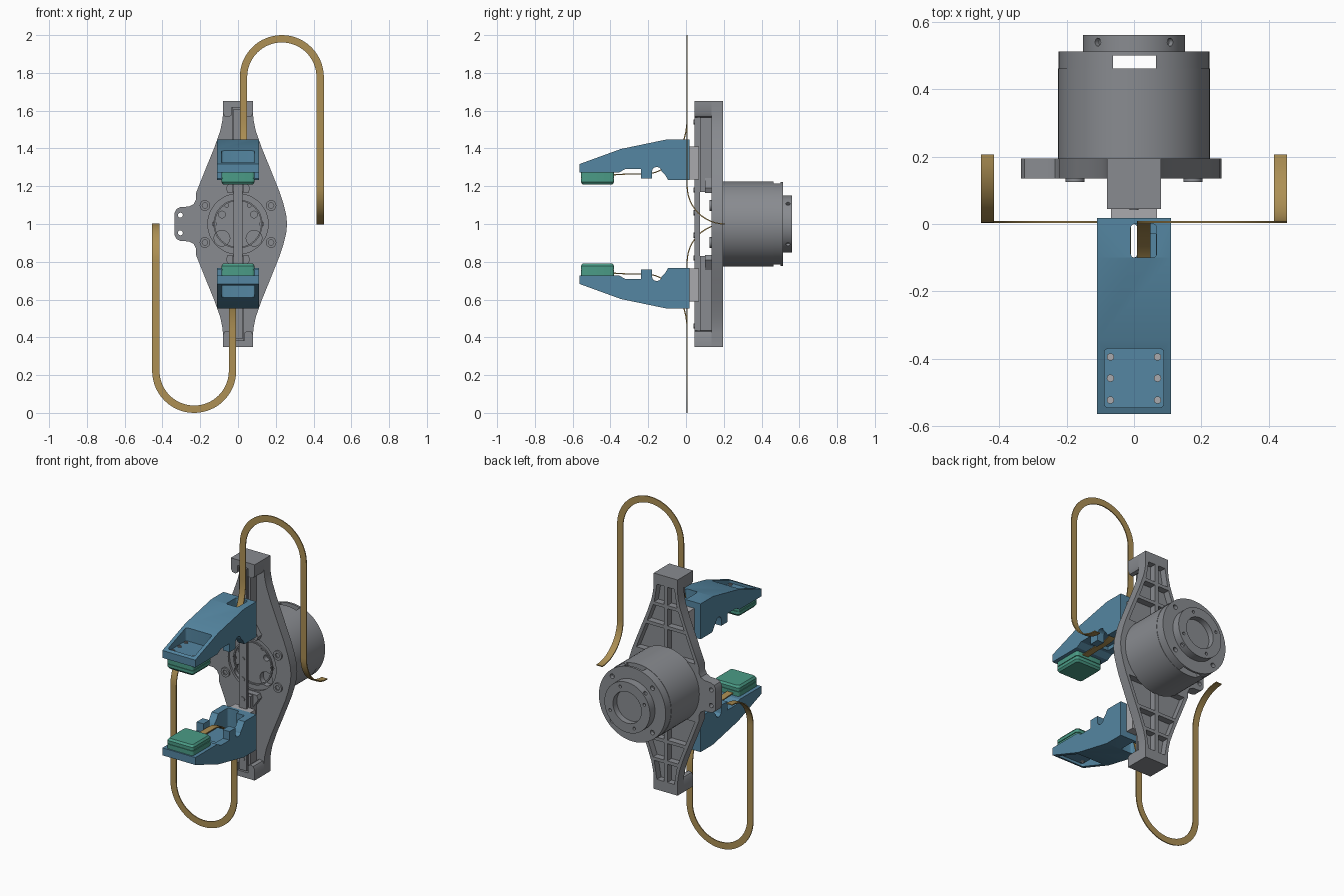
import bpy, bmesh
from math import pi, sin, cos, sqrt
from mathutils import Matrix, Vector

if "Cube" in bpy.data.objects:
    bpy.data.objects.remove(bpy.data.objects["Cube"])

# Everything is built around the gripper centre, then lifted by 1 at the end.
def material(name, c):
    m = bpy.data.materials.new(name)
    m.diffuse_color = (*c, 1)
    m.use_nodes = True
    m.node_tree.nodes["Principled BSDF"].inputs["Base Color"].default_value = m.diffuse_color
    return m

BLUE = material("blue", (0.09, 0.24, 0.36))
GREEN = material("green", (0.07, 0.33, 0.24))
GOLD = material("gold", (0.42, 0.28, 0.09))
MID = material("grey", (0.25, 0.26, 0.28))
LIGHT = material("light_grey", (0.4, 0.4, 0.42))

def from_bm(name, bm, mat):
    bmesh.ops.recalc_face_normals(bm, faces=bm.faces)
    me = bpy.data.meshes.new(name)
    bm.to_mesh(me)
    bm.free()
    me.materials.append(mat)
    ob = bpy.data.objects.new(name, me)
    bpy.context.collection.objects.link(ob)
    return ob

def place(axis, u, v, t):
    return {'x': (t, u, v), 'y': (u, t, v), 'z': (u, v, t)}[axis]

def prism(name, pts, axis, a, b, mat=MID, taper=1.0):
    bm = bmesh.new()
    cu = sum(p[0] for p in pts) / len(pts)
    cv = sum(p[1] for p in pts) / len(pts)
    lo = [bm.verts.new(place(axis, u, v, a)) for u, v in pts]
    hi = [bm.verts.new(place(axis, cu + (u - cu) * taper, cv + (v - cv) * taper, b)) for u, v in pts]
    n = len(pts)
    bm.faces.new(lo)
    bm.faces.new(hi[::-1])
    for i in range(n):
        bm.faces.new((lo[i], lo[(i + 1) % n], hi[(i + 1) % n], hi[i]))
    return from_bm(name, bm, mat)

def box(name, x0, x1, y0, y1, z0, z1, mat=MID):
    return prism(name, [(x0, y0), (x1, y0), (x1, y1), (x0, y1)], 'z', z0, z1, mat)

def circle(u, v, r, n=24):
    return [(u + r * cos(2 * pi * i / n), v + r * sin(2 * pi * i / n)) for i in range(n)]

def rrect(u0, u1, v0, v1, r, n=4):
    pts = []
    for k, (u, v) in enumerate([(u1 - r, v1 - r), (u0 + r, v1 - r), (u0 + r, v0 + r), (u1 - r, v0 + r)]):
        pts += [(u + r * cos(pi / 2 * (k + i / n)), v + r * sin(pi / 2 * (k + i / n))) for i in range(n + 1)]
    return pts

def cyl(name, u, v, r, a, b, axis='y', n=24, mat=MID):
    return prism(name, circle(u, v, r, n), axis, a, b, mat)

def cut(ob, *cutters):
    bpy.context.view_layer.objects.active = ob
    for c in cutters:
        m = ob.modifiers.new("cut", 'BOOLEAN')
        m.operation, m.solver, m.object = 'DIFFERENCE', 'EXACT', c
        bpy.ops.object.modifier_apply(modifier=m.name)
        bpy.data.objects.remove(c)
    return ob

# Base plate: tapered diamond with a mounting lug on the left
edge = [(0.08, 0.652), (0.08, 0.575), (0.084, 0.54), (0.095, 0.49), (0.125, 0.405), (0.17, 0.295),
        (0.222, 0.165), (0.24, 0.11), (0.255, 0.05), (0.26, 0.0)]
right = edge + [(x, -z) for x, z in edge[-2::-1]]
lug = [(-0.222, 0.13), (-0.235, 0.105), (-0.26, 0.092), (-0.305, 0.09), (-0.325, 0.08), (-0.335, 0.06)]
left = [(-x, z) for x, z in edge[:7]] + lug
outline = right + [(x, -z) for x, z in left] + left[::-1]
plate = prism("base_plate", outline, 'y', 0.135, 0.195)

def half_width(z):
    for (x0, z0), (x1, z1) in zip(edge, edge[1:]):
        if z1 <= z <= z0 and z0 > z1:
            return x0 + (x1 - x0) * (z0 - z) / (z0 - z1)

# Ribbed pockets on the back of the plate
for sx in (-1, 1):
    for sz in (-1, 1):
        for z0, z1 in ((0.175, 0.335), (0.355, 0.46), (0.48, 0.59)):
            pts = [(0.012, z0), (half_width(z0) - 0.022, z0), (half_width(z1) - 0.022, z1), (0.012, z1)]
            cut(plate, prism("pocket", [(sx * u, sz * v) for u, v in pts], 'y', 0.155, 0.25))
# Front recess, lug holes
cut(plate, cyl("c", 0, 0, 0.16, 0.1, 0.148, n=48))
for z in (0.047, -0.047):
    cut(plate, cyl("c", -0.305, z, 0.013, 0.1, 0.25, n=16))
for x, z, r in [(-0.085, -0.075, 0.042), (0.085, -0.075, 0.042), (-0.085, 0.05, 0.018), (0.085, 0.05, 0.018),
                (-0.06, 0.1, 0.011), (0.06, 0.1, 0.011), (-0.125, 0, 0.011), (0.125, 0, 0.011)]:
    cut(plate, cyl("c", x, z, r, 0.1, 0.18, n=20))
for sx in (-1, 1):
    for sz in (-1, 1):
        screw = cyl("plate_screw", sx * 0.175, sz * 0.098, 0.028, 0.125, 0.14)
        cut(screw, cyl("c", sx * 0.175, sz * 0.098, 0.015, 0.1, 0.133, n=6))
ring = cyl("hub_ring", 0, 0, 0.13, 0.14, 0.15, n=48)
cut(ring, cyl("c", 0, 0, 0.122, 0.1, 0.2, n=48))

# Rail, its supports and the end blocks
box("rail", -0.025, 0.025, 0.045, 0.06, -0.61, 0.61)
box("rail_base", -0.018, 0.018, 0.06, 0.075, -0.61, 0.61)
half = [(0.08, 0.652), (0.08, 0.59), (0.07, 0.57), (0.05, 0.565), (0.035, 0.575), (0.035, 0.618)]
for s in (-1, 1):
    pts = half + [(-x, z) for x, z in half[::-1]]
    prism("end_block", [(x, s * z) for x, z in pts], 'y', 0.045, 0.14)
    box("rail_spine", -0.03, 0.03, 0.075, 0.14, min(s * 0.17, s * 0.62), max(s * 0.17, s * 0.62))
    prism("spine_gusset", [(-0.025, s * 0.25), (0.025, s * 0.25), (0.065, s * 0.19), (0.055, s * 0.165),
                           (-0.055, s * 0.165), (-0.065, s * 0.19)], 'y', 0.1, 0.14)
    for z in (0.06, 0.18, 0.54):
        cyl("rail_screw", 0, s * z, 0.014, 0.041, 0.05, n=16)

# Motor: body, slotted end ring, hollow output hub
cyl("motor_body", 0, 0, 0.2255, 0.19, 0.462, n=64)
end = cyl("motor_end_ring", 0, 0, 0.2235, 0.462, 0.513, n=64)
cut(end, box("c", -0.062, 0.065, 0.45, 0.5, -0.3, 0.3))
hub = cyl("motor_hub", 0, 0, 0.152, 0.505, 0.562, n=64)
cut(hub, cyl("c", 0, 0, 0.095, 0.525, 0.7, n=48))
for k in range(4):
    a = pi / 4 + k * pi / 2
    cut(end, cyl("c", 0.19 * cos(a), 0.19 * sin(a), 0.014, 0.49, 0.6, n=16))
    cut(hub, cyl("c", 0.124 * cos(a + 0.4), 0.124 * sin(a + 0.4), 0.009, 0.545, 0.6, n=12))
    drill = cyl("c", 0, 0.54, 0.012, 0.135, 0.2, 'z', 16)
    drill.data.transform(Matrix.Rotation(a, 4, 'Y'))
    cut(hub, drill)

# Upper arm: carriage, finger, pad and ribbon
arm = [box("carriage", -0.068, 0.068, 0.01, 0.07, 0.236, 0.41, LIGHT)]
arch = [(-0.155 + 0.025 * cos(pi * i / 6), 0.28 + 0.022 * sin(pi * i / 6)) for i in range(7)]
profile = [(0.018, 0.448), (-0.1, 0.448), (-0.345, 0.397), (-0.565, 0.317), (-0.565, 0.272), (-0.355, 0.272),
           (-0.32, 0.292), (-0.238, 0.292), (-0.238, 0.24), (-0.18, 0.24)] + arch[::-1] + \
          [(-0.112, 0.262), (-0.095, 0.234), (0.018, 0.234)]
finger = prism("finger", profile, 'x', -0.11, 0.11, BLUE)
cut(finger, prism("c", rrect(-0.088, 0.088, -0.545, -0.37, 0.012), 'z', 0.308, 0.6),
    box("c", -0.065, 0.065, -0.3, -0.03, 0.1, 0.315),
    prism("c", rrect(-0.01, 0.067, -0.1, 0.0, 0.012), 'z', 0.1, 0.6))
arm.append(finger)
for x in (-0.07, 0.07):
    for y in (-0.395, -0.458, -0.523):
        s = cyl("finger_screw", x, y, 0.011, 0.3, 0.314, 'z', 16, LIGHT)
        arm.append(cut(s, cyl("c", x, y, 0.006, 0.31, 0.4, 'z', 6)))
base = rrect(-0.088, 0.088, -0.557, -0.38, 0.015)
arm.append(prism("pad_base", base, 'z', 0.274, 0.244, GREEN))
arm.append(prism("pad_face", base, 'z', 0.24, 0.222, GREEN))
arm.append(prism("pad_crown", base, 'z', 0.222, 0.21, GREEN, 0.9))
arm.append(prism("pad_seam", rrect(-0.084, 0.084, -0.553, -0.384, 0.015), 'z', 0.244, 0.24, GREEN))

# Ribbon path: (centre, width direction)
X = Vector((1, 0, 0))
x0, x1, y, w, zc = 0.029, 0.435, 0.006, 0.0195, 0.7775
r = (x1 - x0) / 2
path = [(Vector((x0, -0.39, 0.26)), X), (Vector((x0, -0.3, 0.265)), X)]
for i in range(13):
    a = pi / 2 * i / 12
    path.append((Vector((x0, y - 0.22 + 0.22 * sin(a), 0.56 - 0.295 * cos(a))), X))
for i in range(33):
    a = pi * (1 - i / 32)
    d = Vector((cos(a), 0, sin(a)))
    path.append((Vector((x0 + r, y, zc)) + d * r, -d))
for i in range(13):
    a = pi / 2 * i / 12
    path.append((Vector((x1, y + 0.2 * (1 - cos(a)), 0.2 * (1 - sin(a)))), -X))
bm = bmesh.new()
rings = []
for i, (p, s) in enumerate(path):
    t = path[min(i + 1, len(path) - 1)][0] - path[max(i - 1, 0)][0]
    n = t.cross(s).normalized() * 0.003
    rings.append([bm.verts.new(p + s * w * j + n * k) for j, k in ((1, 1), (-1, 1), (-1, -1), (1, -1))])
for p, q in zip(rings, rings[1:]):
    for j in range(4):
        bm.faces.new((p[j], p[(j + 1) % 4], q[(j + 1) % 4], q[j]))
bm.faces.new(rings[0])
bm.faces.new(rings[-1])
arm.append(from_bm("ribbon_cable", bm, GOLD))

# Lower arm is the upper arm turned half way round the motor axis
for ob in arm:
    twin = ob.copy()
    twin.data = ob.data.copy()
    twin.name = "lower_" + ob.name
    ob.name = "upper_" + ob.name
    twin.data.transform(Matrix.Rotation(pi, 4, 'Y'))
    bpy.context.collection.objects.link(twin)

# Lift onto the ground and smooth the curved faces
for ob in bpy.context.collection.objects:
    ob.data.transform(Matrix.Translation((0, 0, 1)))
    ob.select_set(True)
bpy.context.view_layer.objects.active = plate
bpy.ops.object.shade_smooth_by_angle(angle=0.5)
